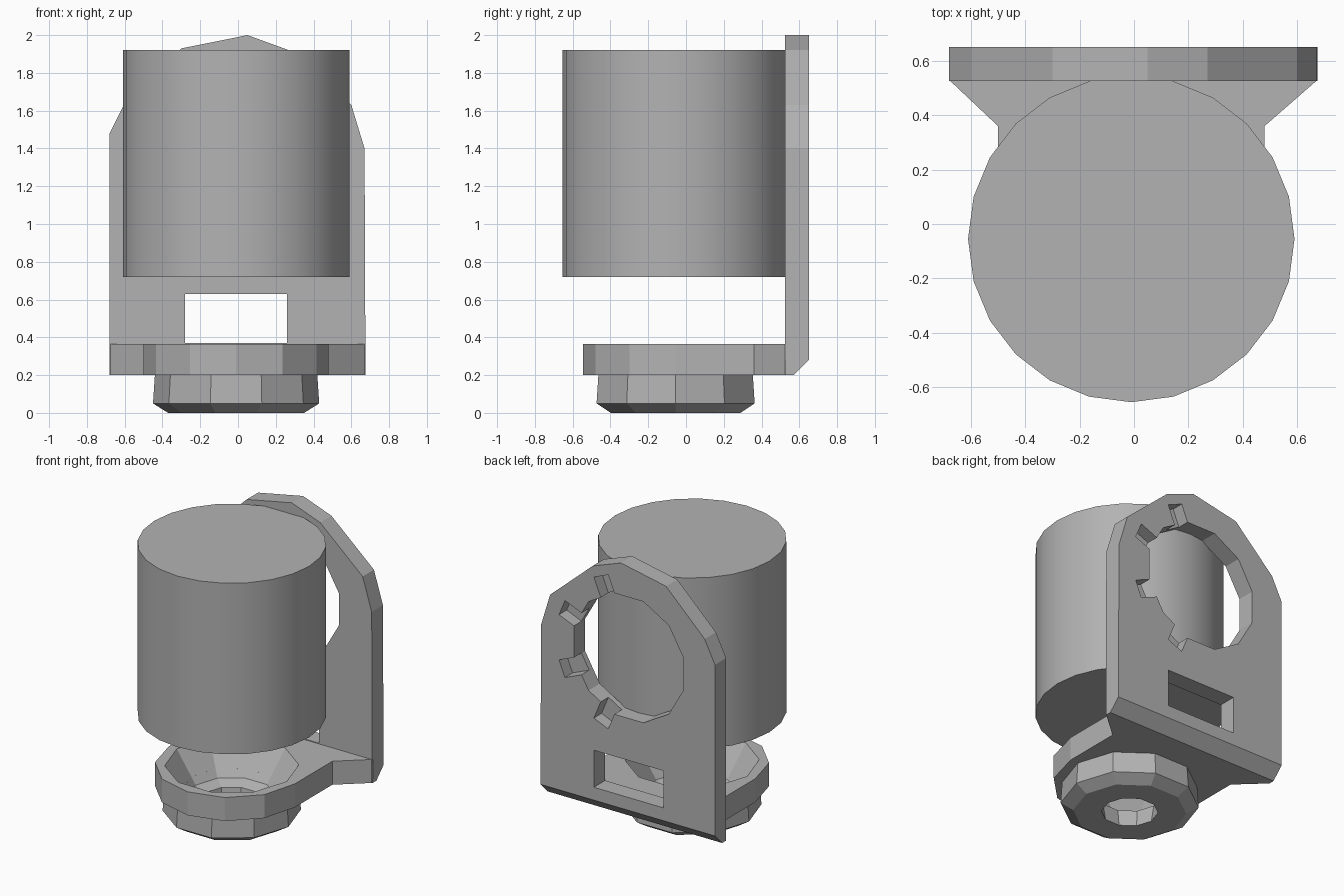
import bpy, bmesh
from math import sin, cos, pi, radians
from mathutils import Matrix, Vector

if "Cube" in bpy.data.objects:
    bpy.data.objects.remove(bpy.data.objects["Cube"], do_unlink=True)

grey = bpy.data.materials.new("plain grey")
grey.use_nodes = True
grey.diffuse_color = (0.45, 0.45, 0.45, 1)
grey.node_tree.nodes["Principled BSDF"].inputs["Base Color"].default_value = (0.45, 0.45, 0.45, 1)

CX, CY = -0.01, -0.055      # axis of the drum and cup
HOLE = Vector((-0.01, 1.35))  # centre of the round opening (x, z)


def finish(name, bm):
    bmesh.ops.recalc_face_normals(bm, faces=bm.faces)
    mesh = bpy.data.meshes.new(name)
    bm.to_mesh(mesh)
    bm.free()
    mesh.materials.append(grey)
    obj = bpy.data.objects.new(name, mesh)
    bpy.context.collection.objects.link(obj)
    return obj


def prism(points, low, high, upright=False):
    """Extrude an outline along z, or along y when upright."""
    bm = bmesh.new()
    place = (lambda a, b, h: (a, h, b)) if upright else (lambda a, b, h: (a, b, h))
    face = bm.faces.new([bm.verts.new(place(a, b, low)) for a, b in points])
    ext = bmesh.ops.extrude_face_region(bm, geom=[face])["geom"]
    shift = Vector(place(0, 0, high - low))
    bmesh.ops.translate(bm, vec=shift, verts=[g for g in ext if isinstance(g, bmesh.types.BMVert)])
    return bm


def lathe(profile, sides, turn=0.0):
    """Closed ring swept from a (radius, z) loop."""
    bm = bmesh.new()
    rings = []
    for i in range(sides):
        a = turn + 2 * pi * i / sides
        rings.append([bm.verts.new((CX + r * cos(a), CY + r * sin(a), z)) for r, z in profile])
    n = len(profile)
    for i in range(sides):
        p, q = rings[i], rings[(i + 1) % sides]
        for j in range(n):
            k = (j + 1) % n
            bm.faces.new((p[j], p[k], q[k], q[j]))
    return bm


def cut(obj, cutter):
    cutter.hide_render = True
    mod = obj.modifiers.new("cut", "BOOLEAN")
    mod.operation, mod.solver, mod.object = "DIFFERENCE", "EXACT", cutter
    bpy.context.view_layer.objects.active = obj
    bpy.ops.object.modifier_apply(modifier=mod.name)
    bpy.data.objects.remove(cutter, do_unlink=True)


def circle(cx, cy, r, sides, turn=0.0):
    return [(cx + r * cos(turn + 2 * pi * i / sides), cy + r * sin(turn + 2 * pi * i / sides))
            for i in range(sides)]


# Smooth drum
drum = finish("drum", prism(circle(CX, CY, 0.6, 24, pi / 2), 0.72, 1.92))
bpy.ops.object.select_all(action="DESELECT")
drum.select_set(True)
bpy.context.view_layer.objects.active = drum
bpy.ops.object.shade_smooth_by_angle(angle=radians(30))

# Arched back plate with a chamfered lower rear edge
arch = [(-0.68, 0.2), (0.675, 0.2), (0.67, 1.4), (0.6, 1.63), (0.27, 1.92),
        (0.05, 2.0), (-0.3, 1.93), (-0.6, 1.64), (-0.68, 1.48)]
bm = prism(arch, 0.525, 0.65, upright=True)
rear = [e for e in bm.edges if all(v.co.y > 0.6 and v.co.z < 0.3 for v in e.verts)]
bmesh.ops.bevel(bm, geom=rear, offset=0.08, segments=1, affect="EDGES")
plate = finish("back_plate", bm)

# Round opening, window and eight shallow notches in the rear face
cut(plate, finish("opening_cutter", prism(circle(HOLE.x, HOLE.y, 0.44, 12, pi / 12), 0.4, 0.8, True)))
window = [(-0.28, 0.37), (0.26, 0.37), (0.26, 0.63), (-0.28, 0.63)]
cut(plate, finish("window_cutter", prism(window, 0.4, 0.8, True)))
for i in range(8):
    bm = prism([(0.3, -0.06), (0.56, -0.06), (0.56, 0.06), (0.3, 0.06)], 0.565, 0.8, True)
    turn = Matrix.Rotation(pi / 8 + i * pi / 4, 4, "Y")
    bm.transform(Matrix.Translation((HOLE.x, 0, HOLE.y)) @ turn)
    cut(plate, finish("notch_cutter", bm))

# Base bracket: rounded front that flares out to meet the plate
front = [(CX + 0.49 * cos(a), CY + 0.49 * sin(a)) for a in [-pi * i / 6 for i in range(7)]]
outline = [(0.675, 0.53), (0.48, 0.36)] + front + [(-0.5, 0.36), (-0.68, 0.53)]
bracket = finish("base_bracket", prism(outline, 0.2, 0.365))
bowl = [(0.0, 0.1), (0.28, 0.15), (0.43, 0.37), (0.43, 0.5), (0.0, 0.5)]
bm = lathe(bowl, 10)
bmesh.ops.remove_doubles(bm, verts=bm.verts, dist=1e-5)
cut(bracket, finish("bowl_cutter", bm))

# Cup below the bracket, open through the middle
cup = [(0.36, 0.0), (0.44, 0.05), (0.43, 0.2), (0.314, 0.2),
       (0.28, 0.15), (0.2, 0.12), (0.18, 0.0)]
finish("lower_cup", lathe(cup, 10))
